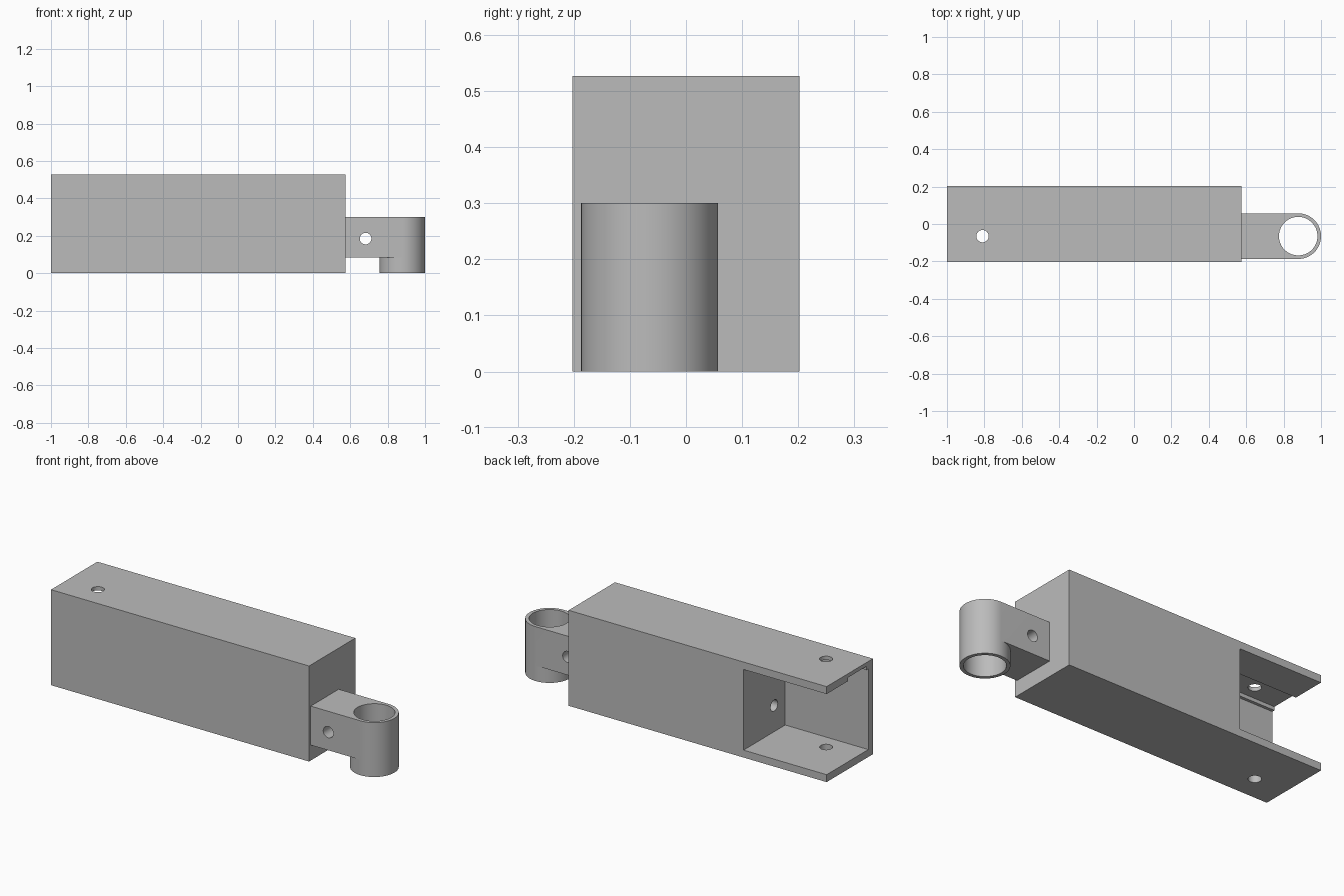
import bpy, bmesh
from math import pi, cos, sin, radians
from mathutils import Vector, Matrix

cube = bpy.data.objects.get("Cube")
if cube:
    bpy.data.objects.remove(cube, do_unlink=True)

grey = bpy.data.materials.new("plain grey")
grey.use_nodes = True
colour = (0.5, 0.5, 0.5, 1)
grey.diffuse_color = colour
grey.node_tree.nodes["Principled BSDF"].inputs["Base Color"].default_value = colour

AXIS_Y = -0.065            # shared centre line of bores and tube
LENGTH_END, HALF_W, TOP = 0.575, 0.202, 0.527
WALL = 0.041
POCKET_X = -0.493
TUBE_X, TUBE_R, BORE_R = 0.878, 0.122, 0.103
ARM_LOW, ARM_TOP = 0.085, 0.3
BOLT_Z, BOLT_R = 0.185, 0.031


def make(name, bm):
    bmesh.ops.recalc_face_normals(bm, faces=bm.faces)
    mesh = bpy.data.meshes.new(name)
    bm.to_mesh(mesh)
    bm.free()
    mesh.materials.append(grey)
    obj = bpy.data.objects.new(name, mesh)
    bpy.context.collection.objects.link(obj)
    return obj


def box(name, low, high):
    bm = bmesh.new()
    low, high = Vector(low), Vector(high)
    size = Matrix.Diagonal(high - low).to_4x4()
    bmesh.ops.create_cube(bm, size=1, matrix=Matrix.Translation((low + high) / 2) @ size)
    return make(name, bm)


def prism(name, outline, z0, z1):
    bm = bmesh.new()
    face = bm.faces.new([bm.verts.new((x, y, z0)) for x, y in outline])
    top = bmesh.ops.extrude_face_region(bm, geom=[face])["geom"]
    verts = [v for v in top if isinstance(v, bmesh.types.BMVert)]
    bmesh.ops.translate(bm, verts=verts, vec=(0, 0, z1 - z0))
    return make(name, bm)


def rod(name, centre, radius, length, axis="Z", sides=32):
    turn = {"X": Matrix.Rotation(pi / 2, 4, "Y"),
            "Y": Matrix.Rotation(pi / 2, 4, "X"), "Z": Matrix()}[axis]
    bm = bmesh.new()
    bmesh.ops.create_cone(bm, cap_ends=True, segments=sides, radius1=radius,
                          radius2=radius, depth=length,
                          matrix=Matrix.Translation(centre) @ turn)
    return make(name, bm)


def cut(target, *cutters):
    bpy.context.view_layer.objects.active = target
    for cutter in cutters:
        mod = target.modifiers.new("cut", "BOOLEAN")
        mod.operation, mod.solver, mod.object = "DIFFERENCE", "EXACT", cutter
        bpy.ops.object.modifier_apply(modifier=mod.name)
        bpy.data.objects.remove(cutter, do_unlink=True)


def smooth(obj):
    bpy.ops.object.select_all(action="DESELECT")
    obj.select_set(True)
    bpy.context.view_layer.objects.active = obj
    bpy.ops.object.shade_smooth_by_angle(angle=radians(30))


def arc(start, end, steps=32):
    angles = [start + (end - start) * i / steps for i in range(steps + 1)]
    return [(TUBE_X + TUBE_R * cos(a), AXIS_Y + TUBE_R * sin(a)) for a in angles]


# Block with an end pocket open at the back, a ceiling groove and bolt holes
body = box("body", (-1, -HALF_W, 0), (LENGTH_END, HALF_W, TOP))
cut(body,
    box("pocket", (-1.2, -HALF_W + WALL, WALL), (POCKET_X, 0.4, TOP - WALL)),
    box("groove", (-1.2, AXIS_Y - 0.08, 0.3), (POCKET_X, AXIS_Y + 0.08, TOP - 0.021)),
    rod("pin_hole", (-0.81, AXIS_Y, 0.3), 0.033, 1),
    rod("long_hole", (0, AXIS_Y, BOLT_Z), BOLT_R, 1.1, "X"))
smooth(body)

# Arm ending in a round sleeve that hangs below it
start = LENGTH_END
outline = [(start, AXIS_Y + TUBE_R), (start, AXIS_Y - TUBE_R)] + arc(-pi / 2, pi / 2)
arm = prism("arm_and_sleeve", outline, 0, ARM_TOP)
relief = [(TUBE_X, 0.3), (0.4, 0.3), (0.4, -0.4), (TUBE_X, -0.4)] + arc(-pi / 2, -3 * pi / 2)
cut(arm,
    prism("relief", relief, -0.1, ARM_LOW),
    rod("sleeve_bore", (TUBE_X, AXIS_Y, 0.15), BORE_R, 1, sides=64),
    rod("cross_hole", (0.682, AXIS_Y, BOLT_Z), BOLT_R, 1, "Y"))
smooth(arm)
